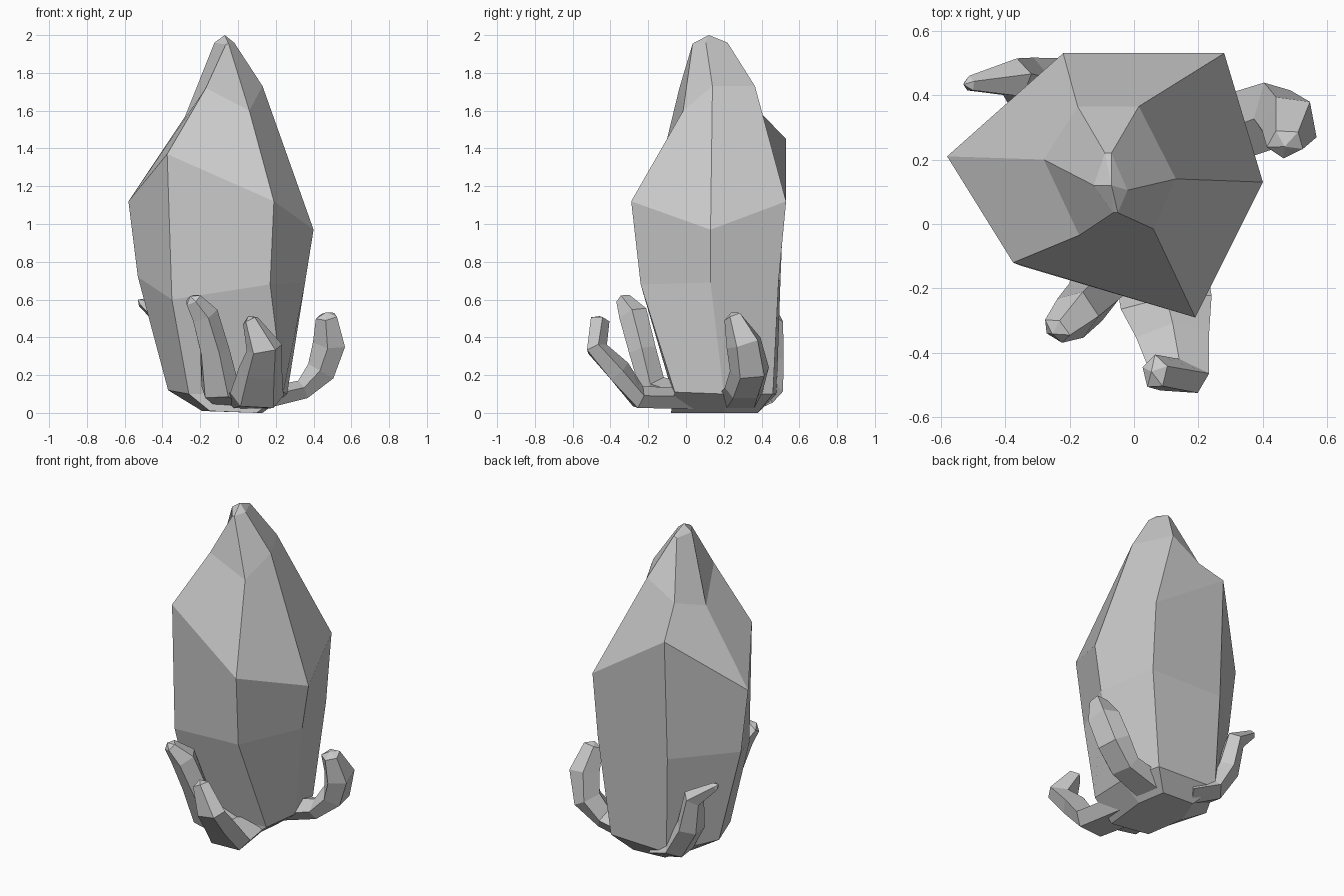
import bpy, bmesh, math
from mathutils import Vector


def loft(name, rings, tip=None):
    """Skin a stack of equal-sided rings; close the end with a cap or a point."""
    bm = bmesh.new()
    rows = [[bm.verts.new(p) for p in ring] for ring in rings]
    n = len(rows[0])
    for a, b in zip(rows, rows[1:]):
        for i in range(n):
            j = (i + 1) % n
            bm.faces.new((a[i], a[j], b[j], b[i]))
    bm.faces.new(rows[0][::-1])
    if tip:
        t = bm.verts.new(tip)
        for i in range(n):
            bm.faces.new((rows[-1][i], rows[-1][(i + 1) % n], t))
    else:
        bm.faces.new(rows[-1])
    bmesh.ops.recalc_face_normals(bm, faces=bm.faces)
    mesh = bpy.data.meshes.new(name)
    bm.to_mesh(mesh)
    bm.free()
    obj = bpy.data.objects.new(name, mesh)
    bpy.context.collection.objects.link(obj)
    return obj


def claw(name, side, path):
    """Five-sided tapering tube; path rows are x, y, z, half width, half depth."""
    pts = [Vector(p[:3]) for p in path]
    side = Vector(side).normalized()
    rings = []
    for k, (c, p) in enumerate(zip(pts, path)):
        t = (pts[min(k + 1, len(pts) - 1)] - pts[max(k - 1, 0)]).normalized()
        u = (side - t * side.dot(t)).normalized()
        v = t.cross(u)
        rings.append([c + u * p[3] * math.cos(a) + v * p[4] * math.sin(a)
                      for a in (math.tau * i / 5 + math.pi / 2 for i in range(5))])
    end = pts[-1] + (pts[-1] - pts[-2]).normalized() * 0.025
    return loft(name, rings, end)


# Main crystal: six irregular columns, ring by ring from the base to the top
crystal = [
    [(-.19, .2, .01), (-.15, -.05, .01), (.1, -.08, 0), (.13, .2, 0), (.1, .38, 0), (-.12, .38, .01)],
    [(-.37, .2, .12), (-.26, -.07, .1), (.24, -.06, .11), (.26, .2, .1), (.2, .46, .1), (-.2, .48, .1)],
    [(-.53, .21, .72), (-.35, -.13, .6), (.17, -.24, .68), (.355, .13, .69), (.27, .49, .7), (-.22, .5, .7)],
    [(-.58, .21, 1.12), (-.375, -.12, 1.37), (.19, -.29, 1.12), (.4, .13, .97), (.28, .53, 1.12), (-.22, .53, 1.45)],
    [(-.28, .2, 1.57), (-.17, -.035, 1.72), (.06, -.015, 1.6), (.13, .14, 1.73), (.015, .365, 1.73), (-.175, .365, 1.62)],
    [(-.125, .12, 1.96), (-.065, .035, 1.95), (-.05, .035, 1.955), (-.02, .105, 1.96), (-.07, .22, 1.96), (-.09, .22, 1.95)],
]
loft("crystal_body", crystal, (-.07, .12, 2.0))

# Claws curling up around the base
claw("front_claw", (1, 0, 0), [
    (.05, .05, .07, .15, .06), (.1, -.25, .08, .15, .065), (.12, -.36, .22, .12, .07),
    (.14, -.475, .34, .1, .06), (.065, -.46, .49, .045, .055)])
claw("front_left_claw", (1, -.3, 0), [
    (-.03, .02, .08, .13, .07), (-.1, -.17, .13, .11, .08), (-.13, -.23, .33, .085, .075),
    (-.18, -.28, .52, .075, .08), (-.24, -.33, .6, .05, .04)])
claw("right_claw", (-.2, 1, 0), [
    (.08, .28, .06, .13, .06), (.34, .31, .12, .11, .055), (.44, .34, .22, .11, .08),
    (.485, .31, .37, .1, .09), (.47, .25, .51, .05, .06)])
claw("back_left_claw", (.5, 1, 0), [
    (-.1, .36, .07, .11, .06), (-.24, .42, .12, .1, .06), (-.33, .43, .28, .09, .07),
    (-.37, .45, .48, .065, .06), (-.51, .435, .585, .025, .025)])
